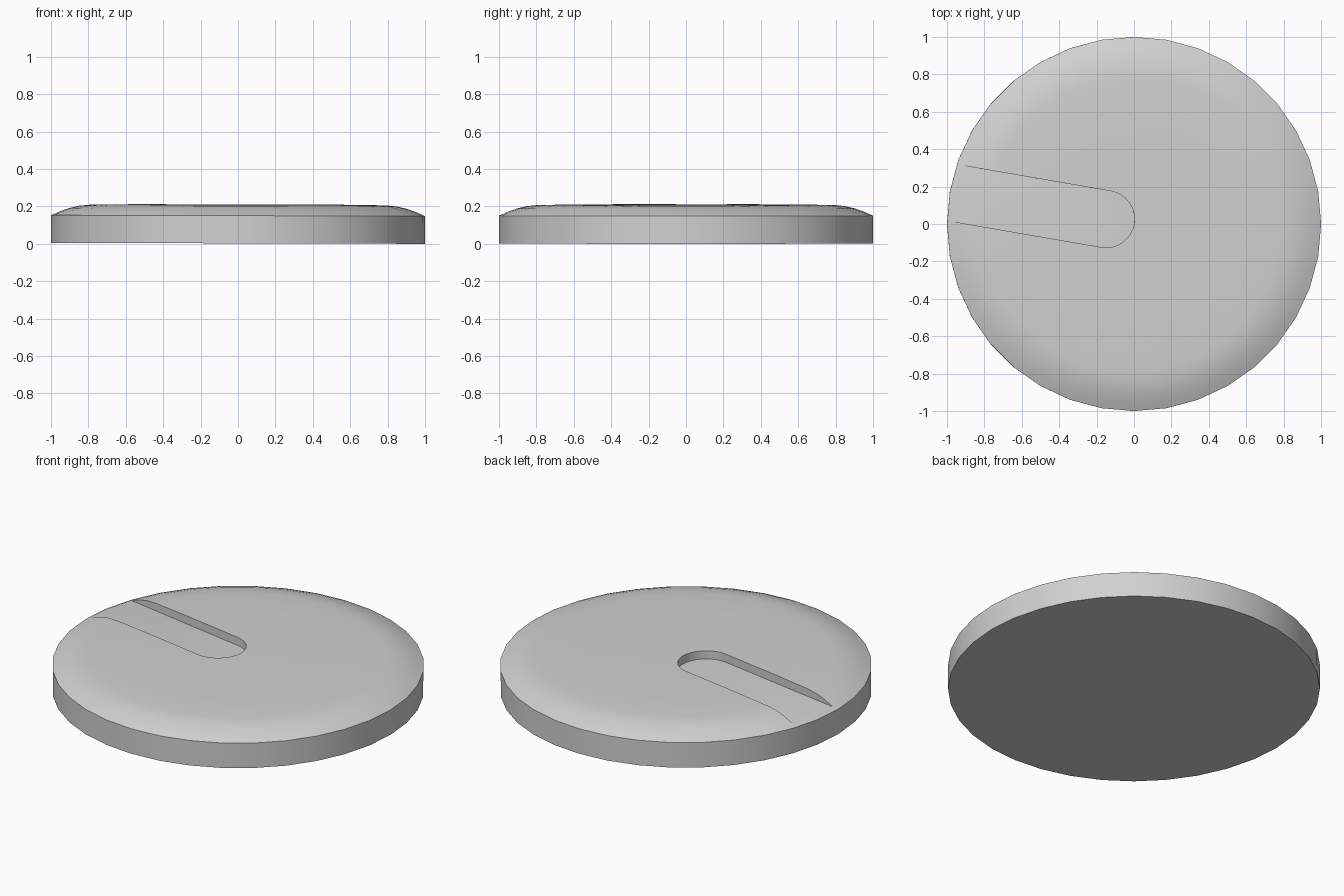
import bpy, bmesh, math
from mathutils import Matrix, Vector

if "Cube" in bpy.data.objects:
    bpy.data.objects.remove(bpy.data.objects["Cube"], do_unlink=True)

SIDES = 36
TILT = 0.0026

grey = bpy.data.materials.new("light grey")
grey.use_nodes = True
colour = (0.64, 0.64, 0.64, 1)
grey.diffuse_color = colour
grey.node_tree.nodes["Principled BSDF"].inputs["Base Color"].default_value = colour


def add_object(name, bm):
    bmesh.ops.recalc_face_normals(bm, faces=bm.faces)
    mesh = bpy.data.meshes.new(name)
    bm.to_mesh(mesh)
    bm.free()
    mesh.materials.append(grey)
    obj = bpy.data.objects.new(name, mesh)
    bpy.context.collection.objects.link(obj)
    return obj


# Disc: straight rim with a softly domed top
profile = [(1, 0), (1, 0.148), (0.955, 0.168), (0.905, 0.186),
           (0.85, 0.199), (0.79, 0.205), (0.55, 0.208)]
bm = bmesh.new()
rings = []
for r, z in profile:
    rings.append([bm.verts.new((r * math.cos(a), r * math.sin(a), z))
                  for a in (2 * math.pi * i / SIDES for i in range(SIDES))])
for low, high in zip(rings, rings[1:]):
    for i in range(SIDES):
        j = (i + 1) % SIDES
        bm.faces.new((low[i], low[j], high[j], high[i]))
bm.faces.new(rings[0][::-1])
bm.faces.new(rings[-1])
disc = add_object("slotted_disc", bm)

# Slot cutter: round inner end at the centre, open past the rim
half_width, floor = 0.152, 0.16
outline = [(-1.3, -half_width)]
for i in range(17):
    a = -math.pi / 2 + math.pi * i / 16
    outline.append((half_width * (math.cos(a) - 1), half_width * math.sin(a)))
outline.append((-1.3, half_width))
bm = bmesh.new()
base = bm.faces.new([bm.verts.new((x, y, floor)) for x, y in outline])
top = bmesh.ops.extrude_face_region(bm, geom=[base])["geom"]
bmesh.ops.translate(bm, vec=Vector((0, 0, 0.3)),
                    verts=[v for v in top if isinstance(v, bmesh.types.BMVert)])
bm.transform(Matrix.Rotation(math.radians(-9.8), 4, "Z"))
cutter = add_object("slot_cutter", bm)
cutter.hide_render = True

# Cut the slot
cut = disc.modifiers.new("slot", "BOOLEAN")
cut.operation = "DIFFERENCE"
cut.solver = "EXACT"
cut.object = cutter
bpy.ops.object.select_all(action="DESELECT")
bpy.context.view_layer.objects.active = disc
disc.select_set(True)
bpy.ops.object.modifier_apply(modifier=cut.name)
bpy.data.objects.remove(cutter, do_unlink=True)

# The disc leans very slightly to one side
disc.data.transform(Matrix.Translation((0, 0, TILT)) @ Matrix.Rotation(TILT, 4, "Y"))
bpy.ops.object.shade_smooth_by_angle(angle=math.radians(30))
